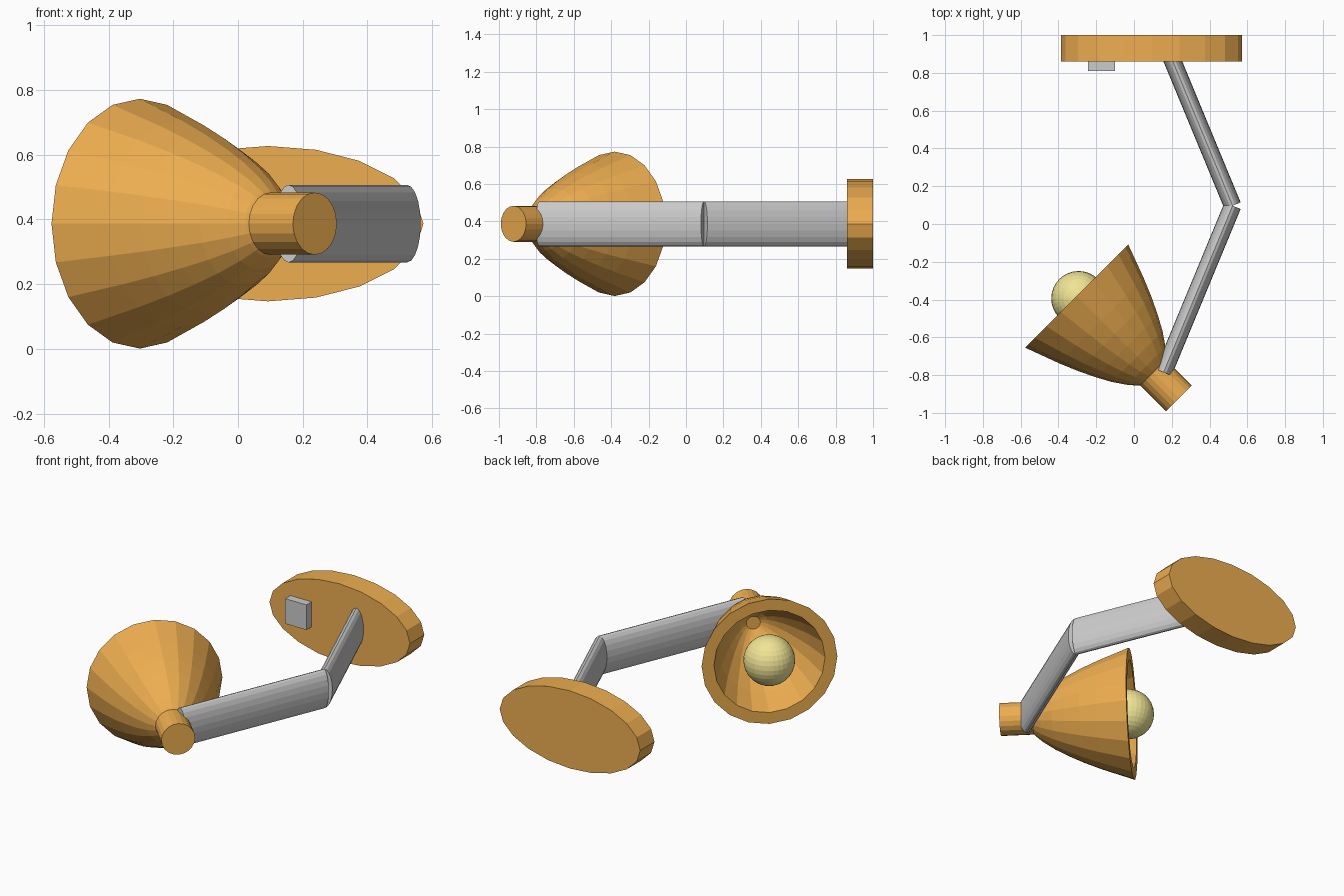
import bpy, bmesh, math
from mathutils import Vector, Matrix

if "Cube" in bpy.data.objects:
    bpy.data.objects.remove(bpy.data.objects["Cube"])

Z = 0.387      # height of the lamp's centre plane
SIDES = 20


def material(name, rgb):
    m = bpy.data.materials.new(name)
    m.diffuse_color = (*rgb, 1)
    m.use_nodes = True
    m.node_tree.nodes["Principled BSDF"].inputs["Base Color"].default_value = m.diffuse_color
    return m


orange = material("orange", (0.85, 0.42, 0.08))
yellow = material("yellow", (0.88, 0.78, 0.30))


def finish(bm, name, mat=None):
    bmesh.ops.recalc_face_normals(bm, faces=bm.faces)
    me = bpy.data.meshes.new(name)
    bm.to_mesh(me)
    bm.free()
    ob = bpy.data.objects.new(name, me)
    bpy.context.collection.objects.link(ob)
    if mat:
        me.materials.append(mat)
    return ob


def lathe(name, start, direction, profile, mat=None, side_scale=1.0):
    """Closed turned solid: profile of (radius, distance) along a level axis."""
    d = Vector((*direction, 0)).normalized()
    up = Vector((0, 0, 1))
    side = up.cross(d)
    origin = Vector((*start, Z))
    bm = bmesh.new()
    rings = []
    for r, t in profile:
        ring = []
        for i in range(SIDES):
            a = 2 * math.pi * i / SIDES
            ring.append(bm.verts.new(origin + d * t + side * (r * side_scale * math.cos(a))
                                     + up * (r * math.sin(a))))
        rings.append(ring)
    for a, b in zip(rings, rings[1:]):
        for i in range(SIDES):
            j = (i + 1) % SIDES
            bm.faces.new((a[i], a[j], b[j], b[i]))
    bm.faces.new(rings[0])
    bm.faces.new(rings[-1])
    return finish(bm, name, mat)


# Oval wall plate
lathe("wall_plate", (0.093, 1.0), (0, -1), [(0.24, 0), (0.24, 0.14)], orange, 2.0)

# Switch on the plate
bm = bmesh.new()
bmesh.ops.create_cube(bm, size=1, matrix=Matrix.Translation((-0.172, 0.84, Z))
                      @ Matrix.Diagonal((0.145, 0.06, 0.155, 1)))
finish(bm, "switch")

# Two flat oval arms meeting at the elbow
elbow = (0.522, 0.097)
lean = math.radians(22.5)
for name, sy, length in (("upper_arm", 1, 0.87), ("lower_arm", -1, 0.955)):
    lathe(name, elbow, (-math.sin(lean), sy * math.cos(lean)),
          [(0.12, 0), (0.12, length)], None, 0.385)

# Lamp head, aimed diagonally back toward the wall
head = (0.2375, -0.9225)
aim = (-1, 1)
lathe("head_knob", head, aim, [(0.096, 0), (0.096, 0.23)], orange)
outer = [(0.075, 0.175), (0.105, 0.2), (0.142, 0.242), (0.19, 0.312), (0.232, 0.389),
         (0.276, 0.48), (0.319, 0.583), (0.386, 0.765)]
inner = [(0.316, 0.765), (0.26, 0.61), (0.215, 0.51), (0.17, 0.415), (0.125, 0.335),
         (0.08, 0.275), (0.04, 0.245)]
lathe("shade", head, aim, outer + inner, orange)

# Bulb at the mouth of the shade
bm = bmesh.new()
bmesh.ops.create_uvsphere(bm, u_segments=32, v_segments=16, radius=0.145,
                          matrix=Matrix.Translation((-0.293, -0.394, Z)))
finish(bm, "bulb", yellow)
